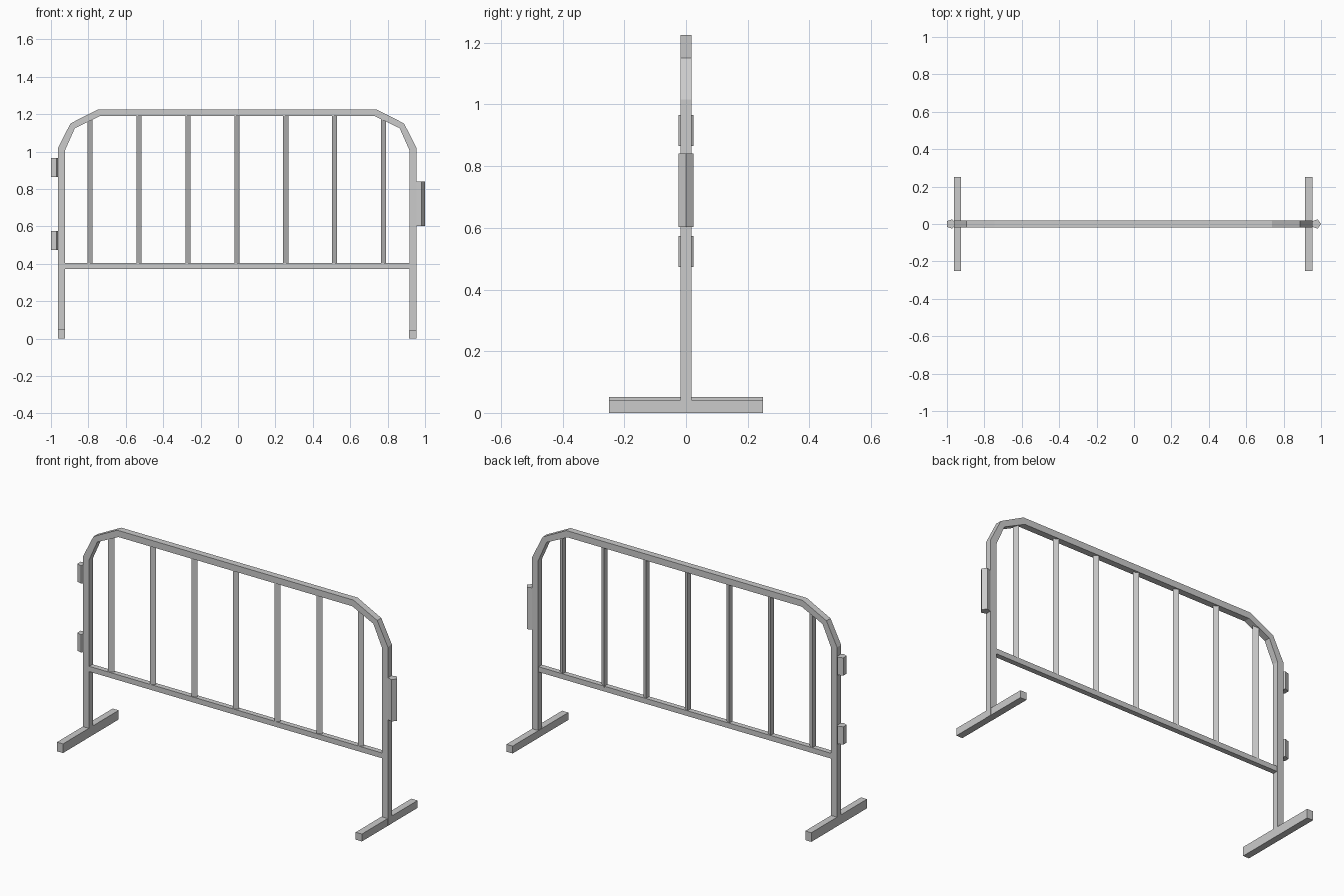
import bpy, bmesh
from math import pi, cos, sin

if "Cube" in bpy.data.objects:
    bpy.data.objects.remove(bpy.data.objects["Cube"])


def make_object(name, verts, faces):
    mesh = bpy.data.meshes.new(name)
    mesh.from_pydata(verts, [], faces)
    bm = bmesh.new()
    bm.from_mesh(mesh)
    bmesh.ops.recalc_face_normals(bm, faces=bm.faces)
    bm.to_mesh(mesh)
    bm.free()
    obj = bpy.data.objects.new(name, mesh)
    bpy.context.collection.objects.link(obj)
    return obj


def prism(name, outline, z0, z1):
    n = len(outline)
    verts = [(x, y, z) for z in (z0, z1) for x, y in outline]
    faces = [list(range(n)), list(range(n, 2 * n))]
    faces += [[i, (i + 1) % n, n + (i + 1) % n, n + i] for i in range(n)]
    return make_object(name, verts, faces)


def box(name, x0, x1, y, z0, z1):
    return prism(name, [(x0, -y), (x1, -y), (x1, y), (x0, y)], z0, z1)


def rod(name, sides, x, radius, z0, z1):
    # Upright rod with one corner pointing towards +x
    pts = [(x + radius * cos(2 * pi * i / sides), radius * sin(2 * pi * i / sides))
           for i in range(sides)]
    return prism(name, pts, z0, z1)


# Bent square-tube frame: outer and inner half profiles, mirrored
CX, HALF = -0.004, 0.0185
outer = [(0.959, 0), (0.959, 1.017), (0.892, 1.15), (0.743, 1.226)]
inner = [(0.921, 0), (0.921, 1.006), (0.868, 1.125), (0.735, 1.189)]


def full(half):
    return [(CX - x, z) for x, z in half] + [(CX + x, z) for x, z in reversed(half)]


verts, faces = [], []
for (ox, oz), (ix, iz) in zip(full(outer), full(inner)):
    verts += [(ox, -HALF, oz), (ix, -HALF, iz), (ix, HALF, iz), (ox, HALF, oz)]
last = len(verts) - 4
for k in range(0, last, 4):
    faces += [[k + i, k + (i + 1) % 4, k + 4 + (i + 1) % 4, k + 4 + i] for i in range(4)]
faces += [[0, 1, 2, 3], [last + i for i in range(4)]]
make_object("bent_frame", verts, faces)

# Lower rail
box("lower_rail", -0.925, 0.917, 0.015, 0.373, 0.403)

# Three-sided upright bars
for i in range(7):
    rod(f"upright_bar_{i + 1}", 3, -0.796 + 0.2617 * i, 0.018, 0.395,
        1.18 if i in (0, 6) else 1.195)

# Feet
box("left_foot", -0.963, -0.925, 0.25, 0, 0.052)
box("right_foot", 0.915, 0.954, 0.25, 0, 0.042)

# Five-sided hinge sleeves and latch
rod("upper_hinge_sleeve", 5, -0.979, 0.026, 0.865, 0.966)
rod("lower_hinge_sleeve", 5, -0.979, 0.026, 0.473, 0.574)
rod("latch_sleeve", 5, 0.974, 0.026, 0.603, 0.841)
